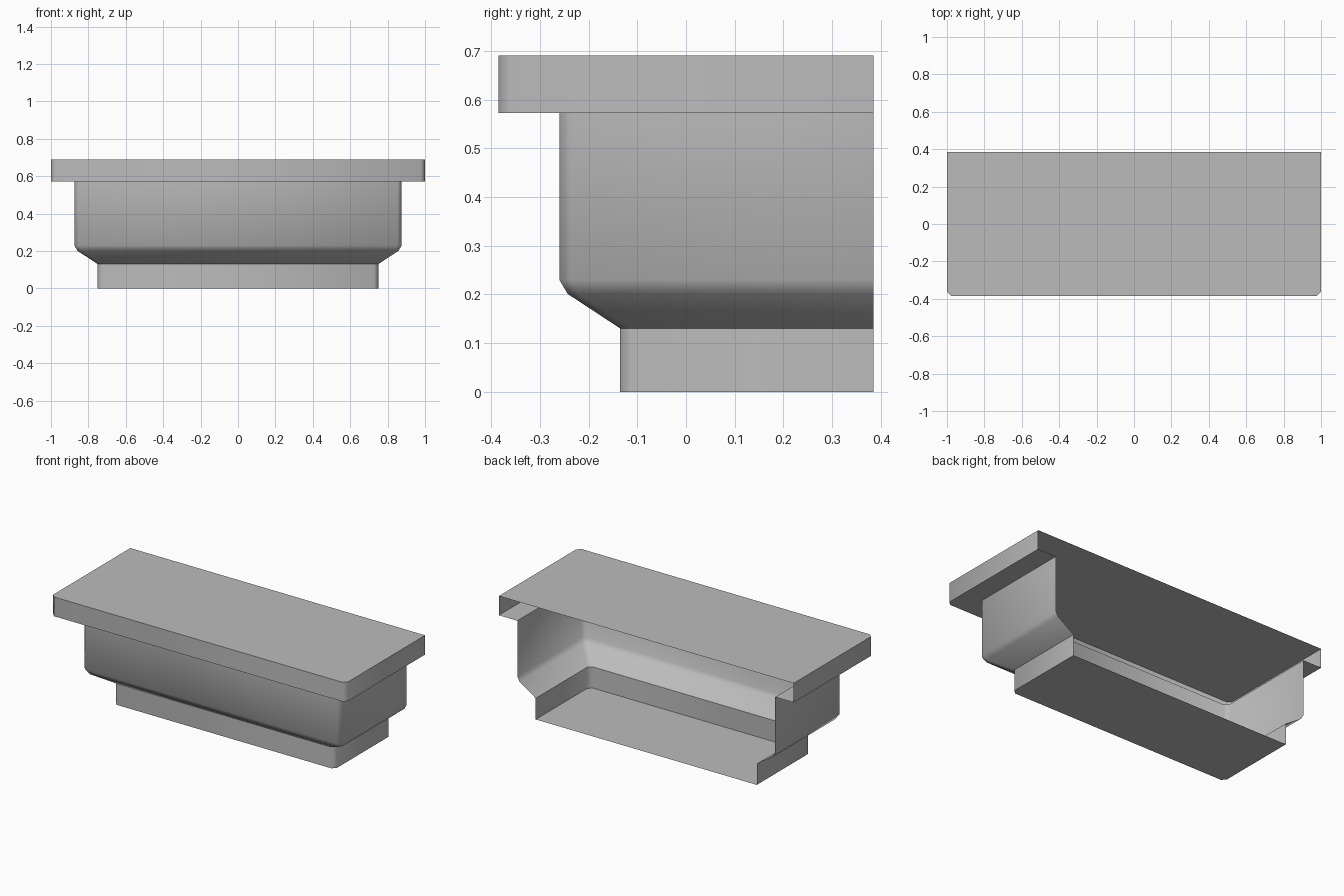
import bpy, bmesh, math

cube = bpy.data.objects.get("Cube")
if cube:
    bpy.data.objects.remove(cube)

BACK = 0.385       # open rear plane
CORNER = 0.022     # front corner chamfer

grey = bpy.data.materials.new("plain grey")
grey.use_nodes = True
colour = (0.5, 0.5, 0.5, 1)
grey.diffuse_color = colour
grey.node_tree.nodes["Principled BSDF"].inputs["Base Color"].default_value = colour


def outline(inset):
    """Three-sided plan outline, open at the rear, with chamfered front corners."""
    x, y, c = 1 - inset, inset - BACK, CORNER
    return [(-x, BACK), (-x, y + c), (-x + c, y), (x - c, y), (x, y + c), (x, BACK)]


def shell(name, profile, bottom=False, top=False):
    """Thin shell lofted through (inset, height) steps, lowest first."""
    bm = bmesh.new()
    rings = [[bm.verts.new((x, y, z)) for x, y in outline(inset)] for inset, z in profile]
    for low, high in zip(rings, rings[1:]):
        for i in range(len(low) - 1):
            bm.faces.new((low[i], low[i + 1], high[i + 1], high[i]))
    if bottom:
        bm.faces.new(rings[0][::-1])
    if top:
        bm.faces.new(rings[-1])
    mesh = bpy.data.meshes.new(name)
    bm.to_mesh(mesh)
    bm.free()
    mesh.materials.append(grey)
    obj = bpy.data.objects.new(name, mesh)
    bpy.context.collection.objects.link(obj)
    bpy.ops.object.select_all(action="DESELECT")
    obj.select_set(True)
    bpy.context.view_layer.objects.active = obj
    bpy.ops.object.shade_smooth_by_angle(angle=math.radians(50))


# Foot with floor, flared body, and overhanging slab with its underside ledge
shell("foot", [(0.25, 0), (0.25, 0.13)], bottom=True)
shell("body", [(0.25, 0.13), (0.142, 0.201), (0.125, 0.23), (0.125, 0.572)])
shell("top_slab", [(0.125, 0.572), (0, 0.572), (0, 0.69)], top=True)
